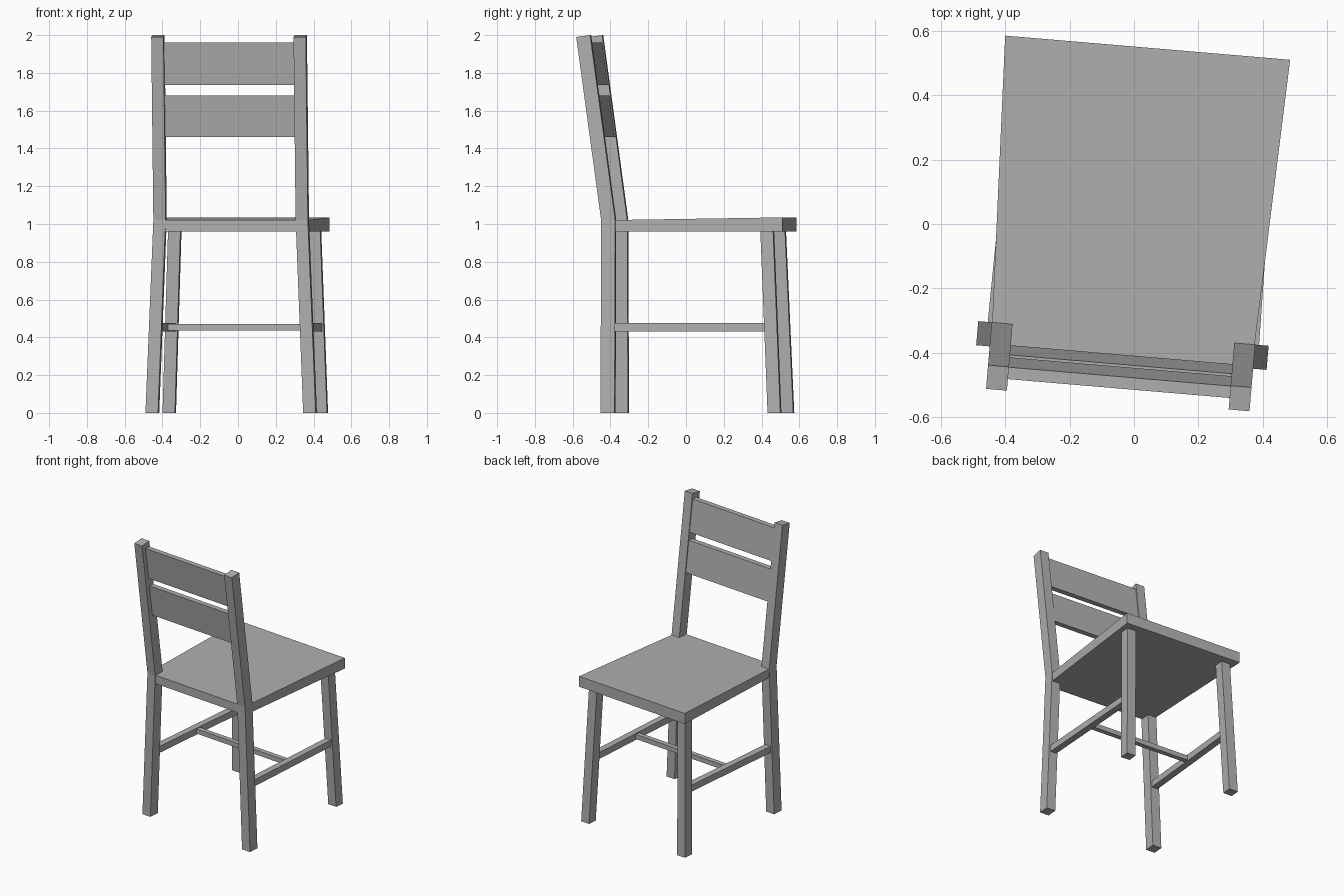
import bpy, bmesh
from math import radians
from mathutils import Matrix

cube = bpy.data.objects.get("Cube")
if cube:
    bpy.data.objects.remove(cube)

grey = bpy.data.materials.new("plain_grey")
grey.use_nodes = True
colour = (0.43, 0.43, 0.43, 1)
grey.diffuse_color = colour
grey.node_tree.nodes["Principled BSDF"].inputs["Base Color"].default_value = colour

# The whole chair is turned slightly about the vertical axis
TURN = Matrix.Rotation(radians(-4.85), 4, 'Z') @ Matrix.Translation((-0.004, 0, 0))


def ring(x, y, z, w, d, rise=0):
    """Rectangle centred on x, y; its back edge is raised by rise."""
    return [(x + sx * w / 2, y + sy * d / 2, z + (rise if sy > 0 else 0))
            for sx, sy in ((-1, -1), (1, -1), (1, 1), (-1, 1))]


def loft(name, rings):
    """Closed solid through a stack of four-sided rings."""
    bm = bmesh.new()
    loops = [[bm.verts.new(TURN @ Matrix.Translation(p).translation) for p in r] for r in rings]
    for a, b in zip(loops, loops[1:]):
        for i in range(4):
            j = (i + 1) % 4
            bm.faces.new((a[i], a[j], b[j], b[i]))
    bm.faces.new(loops[0][::-1])
    bm.faces.new(loops[-1])
    bmesh.ops.recalc_face_normals(bm, faces=bm.faces)
    mesh = bpy.data.meshes.new(name)
    bm.to_mesh(mesh)
    bm.free()
    mesh.materials.append(grey)
    obj = bpy.data.objects.new(name, mesh)
    bpy.context.collection.objects.link(obj)


# Seat: widens away from the backrest and thickens slightly
FRONT, BACK = -0.412, 0.549


def seat_ring(z_front, z_back):
    return [(-0.406, FRONT, z_front), (0.406, FRONT, z_front),
            (0.444, BACK, z_back), (-0.444, BACK, z_back)]


loft("seat", [seat_ring(0.96, 0.96), seat_ring(1.02, 1.035)])

LEAN = -0.137  # backrest slope
for side, s in (("left", 1), ("right", -1)):
    # Splayed leg that continues up as a leaning backrest post
    loft(side + "_leg_and_post", [
        ring(s * 0.419, -0.379, 0, 0.067, 0.075),
        ring(s * 0.378, -0.379, 1.02, 0.065, 0.075),
        ring(s * 0.378, -0.379 + LEAN * 0.97, 1.99, 0.065, 0.074, 0.01)])
    # Plain splayed leg
    loft(side + "_leg", [
        ring(s * 0.404, 0.504, 0, 0.066, 0.068),
        ring(s * 0.371, 0.4625, 0.97, 0.066, 0.068)])
    # Side stretcher running between the legs
    loft(side + "_stretcher", [
        [(s * u + t * 0.023, v, z) for u, v, t in
         ((0.4, -0.36, -1), (0.4, -0.36, 1), (0.388, 0.48, 1), (0.388, 0.48, -1))]
        for z in (0.43, 0.476)])

# Cross stretcher
loft("cross_stretcher", [ring(0, 0.05, z, 0.76, 0.034) for z in (0.437, 0.47)])

# Backrest slats
for name, low, high in (("lower_slat", 1.46, 1.68), ("upper_slat", 1.735, 1.96)):
    loft(name, [ring(0, -0.426 + LEAN * (z - 1.46), z, 0.72, 0.037) for z in (low, high)])
